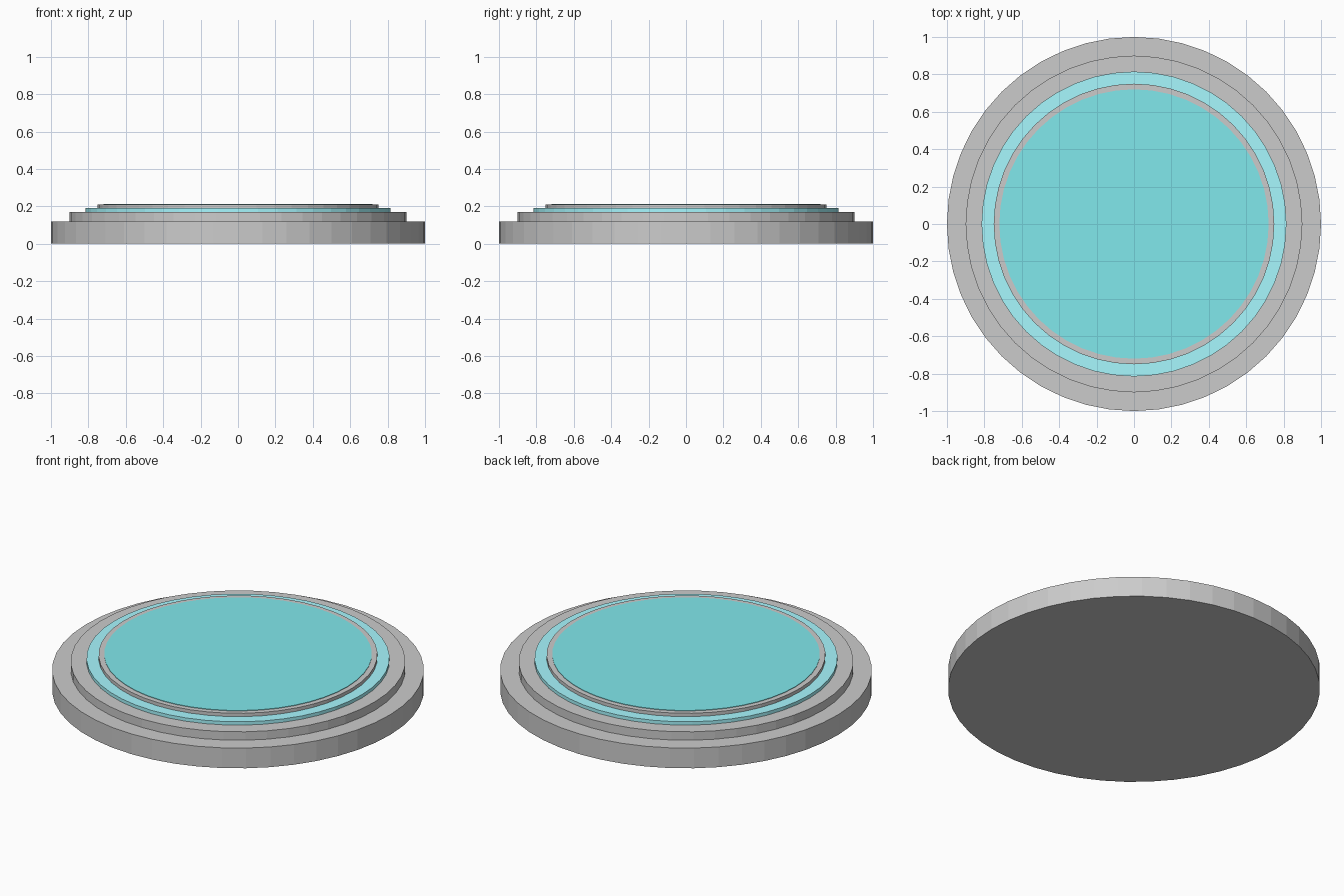
import bpy

if "Cube" in bpy.data.objects:
    bpy.data.objects.remove(bpy.data.objects["Cube"])


def material(name, color):
    mat = bpy.data.materials.new(name)
    mat.diffuse_color = color
    mat.use_nodes = True
    mat.node_tree.nodes["Principled BSDF"].inputs["Base Color"].default_value = mat.diffuse_color
    return mat


def disc(name, radius, bottom, top, mat=None):
    bpy.ops.mesh.primitive_cylinder_add(
        vertices=48, radius=radius, depth=top - bottom,
        location=(0, 0, (bottom + top) / 2))
    obj = bpy.context.object
    obj.name = name
    if mat:
        obj.data.materials.append(mat)
    return obj


cyan = material("cyan_glow", (0.39, 0.94, 1.0, 1.0))
teal = material("teal_panel", (0.22, 0.81, 0.84, 0.85))

# Stepped grey base
disc("base", 1.0, 0.0, 0.12)
disc("upper_step", 0.9, 0.12, 0.17)

# Glowing band, top plate and thin inlaid panel
disc("glow_ring", 0.815, 0.17, 0.19, cyan)
disc("top_plate", 0.75, 0.19, 0.21)
disc("top_panel", 0.72, 0.208, 0.213, teal)
